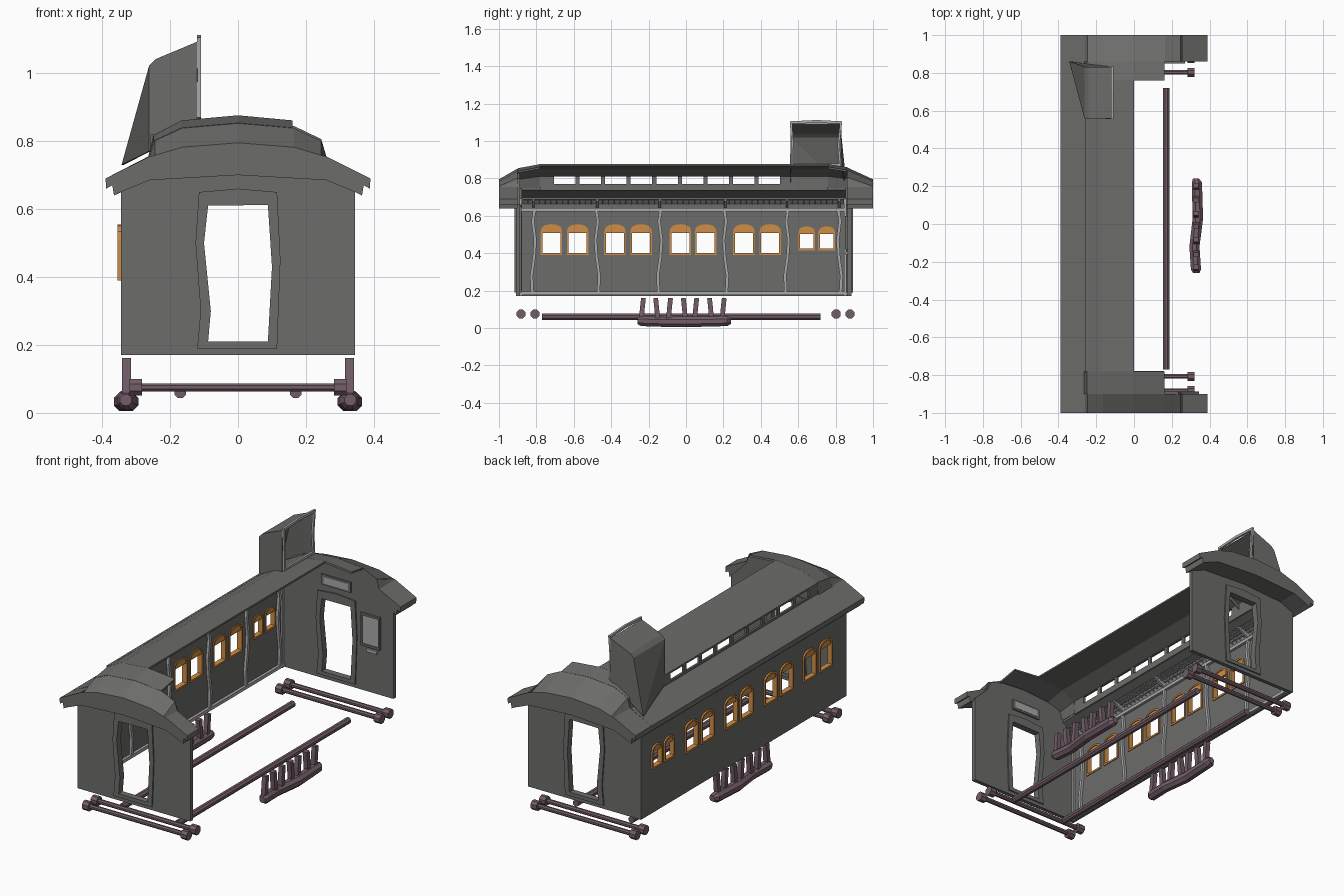
import bpy, bmesh, math
from mathutils import Matrix, Vector

if "Cube" in bpy.data.objects:
    bpy.data.objects.remove(bpy.data.objects["Cube"])


def material(name, rgb):
    m = bpy.data.materials.new(name)
    m.diffuse_color = (*rgb, 1)
    m.use_nodes = True
    m.node_tree.nodes["Principled BSDF"].inputs["Base Color"].default_value = m.diffuse_color
    return m


WALL = material("dark_grey", (0.15, 0.15, 0.145))
TRIM = material("light_grey", (0.4, 0.4, 0.4))
WOOD = material("orange_wood", (0.62, 0.27, 0.06))
IRON = material("mauve_iron", (0.17, 0.11, 0.14))

# Local (u, v, w) of flat plates: side plates lie in y-z, end plates in x-z
SIDE = Matrix(((0, 0, 1), (1, 0, 0), (0, 1, 0)))
END = Matrix(((1, 0, 0), (0, 0, -1), (0, 1, 0)))


def finish(name, bm, mat):
    bmesh.ops.remove_doubles(bm, verts=bm.verts, dist=1e-5)
    bmesh.ops.recalc_face_normals(bm, faces=bm.faces)
    me = bpy.data.meshes.new(name)
    bm.to_mesh(me)
    bm.free()
    me.materials.append(mat)
    ob = bpy.data.objects.new(name, me)
    bpy.context.collection.objects.link(ob)
    return ob


def plate(name, loops, axes, at, thick, mat):
    """Flat panel from an outline plus hole outlines."""
    cu = bpy.data.curves.new(name, 'CURVE')
    cu.dimensions, cu.fill_mode, cu.extrude = '2D', 'BOTH', thick / 2
    for loop in loops:
        sp = cu.splines.new('POLY')
        sp.points.add(len(loop) - 1)
        for p, (u, v) in zip(sp.points, loop):
            p.co = (u, v, 0, 1)
        sp.use_cyclic_u = True
    tmp = bpy.data.objects.new(name + "_outline", cu)
    bpy.context.collection.objects.link(tmp)
    dg = bpy.context.evaluated_depsgraph_get()
    src = bpy.data.meshes.new_from_object(tmp.evaluated_get(dg))
    bm = bmesh.new()
    bm.from_mesh(src)
    bpy.data.objects.remove(tmp)
    shift = Vector((at, 0, 0)) if axes is SIDE else Vector((0, at, 0))
    for v in bm.verts:
        v.co = axes @ v.co + shift
    for f in bm.faces:
        f.smooth = False
    return finish(name, bm, mat)


def loft(name, rings, mat, closed=True, thick=0):
    """Skin through rings of points; closed rings get end caps."""
    bm = bmesh.new()
    rows = [[bm.verts.new(p) for p in r] for r in rings]
    n = len(rings[0])
    for a, b in zip(rows, rows[1:]):
        for i in range(n if closed else n - 1):
            j = (i + 1) % n
            bm.faces.new((a[i], a[j], b[j], b[i]))
    if closed:
        bm.faces.new(rows[0])
        bm.faces.new(rows[-1])
    ob = finish(name, bm, mat)
    if thick:
        m = ob.modifiers.new("thickness", 'SOLIDIFY')
        m.thickness, m.offset = thick, 0
    return ob


def tube(name, path, radii, mat, n=8):
    pts = [Vector(p) for p in path]
    q = (pts[-1] - pts[0]).to_track_quat('Z', 'Y')
    ring = [(math.cos(a), math.sin(a)) for a in [math.tau * (i + .5) / n for i in range(n)]]
    return loft(name, [[p + q @ Vector((c * r, s * r, 0)) for c, s in ring]
                       for p, r in zip(pts, radii)], mat)


def rect(u0, v0, u1, v1):
    return [(u0, v0), (u1, v0), (u1, v1), (u0, v1)]


def arch(c, w, z0, zs, h, n=8):
    top = [(c + w / 2 * math.cos(math.pi * i / n),
            zs + h * math.sin(math.pi * i / n) ** .7) for i in range(1, n)]
    return [(c - w / 2, z0), (c + w / 2, z0), (c + w / 2, zs)] + top + [(c - w / 2, zs)]


# Side wall with arched windows, wooden frames and filled arch tops
windows = [(y, .115, .39, .512, .043) for y in (-.72, -.58, -.38, -.24, -.03, .105, .31, .45)]
windows += [(y, .09, .415, .505, .038) for y in (.645, .752)]
plate("side_wall", [rect(-.905, .17, .88, .70)] +
      [arch(y, w - .006, z0 + .003, zs, h - .003) for y, w, z0, zs, h in windows], SIDE, -.338, .014, WALL)
for y, w, z0, zs, h in windows:
    plate("window_frame", [arch(y, w, z0, zs, h), arch(y, w - .018, z0 + .01, zs, h - .009)],
          SIDE, -.340, .028, WOOD)
    plate("window_arch_panel", [[p for p in arch(y, w - .01, zs - .003, zs, h - .004)]],
          SIDE, -.338, .014, WOOD)

# Wavy inner pillars and rails
for k, y in enumerate((-.815, -.475, -.14, .21, .54, .82)):
    s = 1 if k % 2 else -1
    mid = [(y + s * d, z) for d, z in ((.006, .18), (.011, .28), (-.003, .38), (-.009, .47), (.004, .57), (-.006, .635))]
    plate("wall_pillar", [[(a - .008, z) for a, z in mid] + [(a + .008, z) for a, z in mid[::-1]]],
          SIDE, -.325, .016, TRIM)
for z in (.185, .632):
    plate("wall_rail", [rect(-.89, z - .009, .865, z + .009)], SIDE, -.325, .018, TRIM)
for y in (-.883, .852):
    plate("corner_post", [rect(y - .006, .17, y + .006, .69)], SIDE, -.327, .014, TRIM)

# Luggage rack lattice with brackets
bm = bmesh.new()
bmesh.ops.create_grid(bm, x_segments=4, y_segments=56, size=1)
for v in bm.verts:
    v.co = (-.298 + .035 * v.co.x, -.015 + .86 * v.co.y, .675 + .012 * v.co.x)
rack = finish("luggage_rack", bm, TRIM)
wire = rack.modifiers.new("lattice", 'WIREFRAME')
wire.thickness = .007
for y in (-.815, -.475, -.14, .21, .54, .82):
    loft("rack_bracket", [[(-.332, y + d, .64), (-.262, y + d, .68), (-.262, y + d, .69), (-.332, y + d, .67)]
                          for d in (-.006, .006)], TRIM)

# End walls with wavy doorways
door = [(-.088, .21), (-.08, .30), (-.10, .50), (-.088, .61), (.088, .612), (.10, .43), (.088, .21)]
frame = [(-.12, .19), (-.11, .30), (-.125, .50), (-.115, .65), (0, .66), (.115, .65), (.125, .45), (.115, .19)]
half = [(.345, .17), (.345, .66), (.255, .75), (.235, .80), (.15, .825)]
shell = half + [(0, .836)] + [(-x, z) for x, z in half[::-1]]
for y, s in ((-.898, -1), (.874, 1)):
    plate("end_wall", [shell, door], END, y, .022, WALL)
    plate("door_frame", [frame, door], END, y, .036, WALL)
    inner = y - s * .014
    plate("sign_frame", [rect(-.09, .69, .09, .748)], END, inner, .012, WALL)
    plate("sign_panel", [rect(-.075, .70, .075, .738)], END, inner - s * .005, .006, TRIM)
plate("notice_frame", [rect(.15, .42, .27, .60), rect(.162, .432, .258, .588)], END, .859, .016, WALL)
plate("notice_panel", [rect(.16, .43, .26, .59)], END, .861, .008, TRIM)
plate("notice_shelf", [rect(.185, .392, .25, .41)], END, .859, .012, TRIM)


# Roof: clerestory cross-section rises from t=0 at the end to t=1 inside
def crown(t):
    return [(.26, .755), (.245, .758 + .06 * t), (.165, .782 + .078 * t), (0, .795 + .08 * t)]


def full(t):
    right = [(.345, .65), (.365, .64), (.37, .67), (.388, .66), (.39, .69)] + crown(t)
    under = [(-.26, .685), (0, .70), (.26, .685)]
    return right + [(-x, z) for x, z in right[-2::-1]] + under


for s, yin, yc, t in ((-1, .9, .78, .72), (1, .86, .76, .8)):
    loft("roof_hood", [[(x, s * y, z) for x, z in full(k)] for y, k in ((1, 0), (yin, t))], WALL)
    rings = []
    for y, k in ((yin, t), (yc, 1)):
        pts = [(-x, z) for x, z in crown(k)] + [(.16, crown(k)[2][1])]
        rings.append([(x, s * y, z - .004) for x, z in pts])
    loft("crown_end", rings, WALL, closed=False, thick=.01)
loft("upper_roof", [[(-x, y, z - .004) for x, z in crown(1)[1:]] for y in (-.78, .76)], WALL, False, .01)
eave = [(-.258, .758), (-.39, .69), (-.388, .66), (-.37, .67), (-.365, .64), (-.342, .65), (-.342, .692), (-.258, .738)]
loft("lower_roof", [[(x, y, z) for x, z in eave] for y in (-.9, .86)], WALL)
plate("crown_side", [rect(-.78, .735, .76, .82)] +
      [rect(-.705 + .1365 * i, .77, -.59 + .1365 * i, .81) for i in range(9)], SIDE, -.252, .012, WALL)

# Roof box, open on the cut side, with one flared rear corner
prof = [(-.26, .77), (-.26, 1.02), (-.24, 1.04), (-.12, 1.09), (-.12, .86)]
bm = bmesh.new()
rows = [[bm.verts.new((x, y, z)) for x, z in prof] for y in (.56, .83)]
rows[1][0].co = (-.34, .86, .73)
for i in range(1, 3):
    bm.faces.new((rows[0][i], rows[0][i + 1], rows[1][i + 1], rows[1][i]))
bm.faces.new((rows[0][0], rows[0][1], rows[1][0]))
bm.faces.new((rows[0][1], rows[1][1], rows[1][0]))
for r in rows:
    bm.faces.new(r)
box = finish("roof_box", bm, WALL)
m = box.modifiers.new("thickness", 'SOLIDIFY')
m.thickness, m.offset = .006, 0
plate("roof_box_rim", [[(.56, .87), (.83, .865), (.822, .98), (.835, 1.105), (.70, 1.112), (.555, 1.105), (.562, 1.0)],
                       [(.572, .88), (.818, .88), (.81, .98), (.822, 1.092), (.70, 1.097), (.568, 1.092), (.574, 1.0)]],
      SIDE, -.115, .012, TRIM)

# Undercarriage: long rods, cross rods with caps, comb-shaped steps
for s in (-1, 1):
    tube("long_rod", [(s * .17, -.77, .06), (s * .17, .72, .06)], [.018] * 2, IRON)
    tube("step_bar", [(s * x, y, z) for x, y, z in ((.33, -.26, .038), (.328, -.24, .037), (.32, -.12, .033),
                      (.338, .03, .033), (.333, .22, .037), (.328, .24, .038))],
         [.018, .029, .029, .03, .029, .018], IRON)
    for k, y in enumerate((-.23, -.16, -.085, -.012, .055, .128, .202)):
        b = .008 if k % 2 else -.008
        tube("step_prong", [(s * .328, y + b, .05), (s * .328, y + b * .5, .10), (s * .328, y - b * .3, .16)],
             [.018] * 3, IRON, 4)
for y in (-.882, -.807, .803, .877):
    tube("cross_rod", [(-.30, y, .075), (.30, y, .075)], [.013] * 2, IRON)
    for s in (-1, 1):
        tube("rod_cap", [(s * .283, y, .075), (s * .32, y, .075)], [.026] * 2, IRON)
